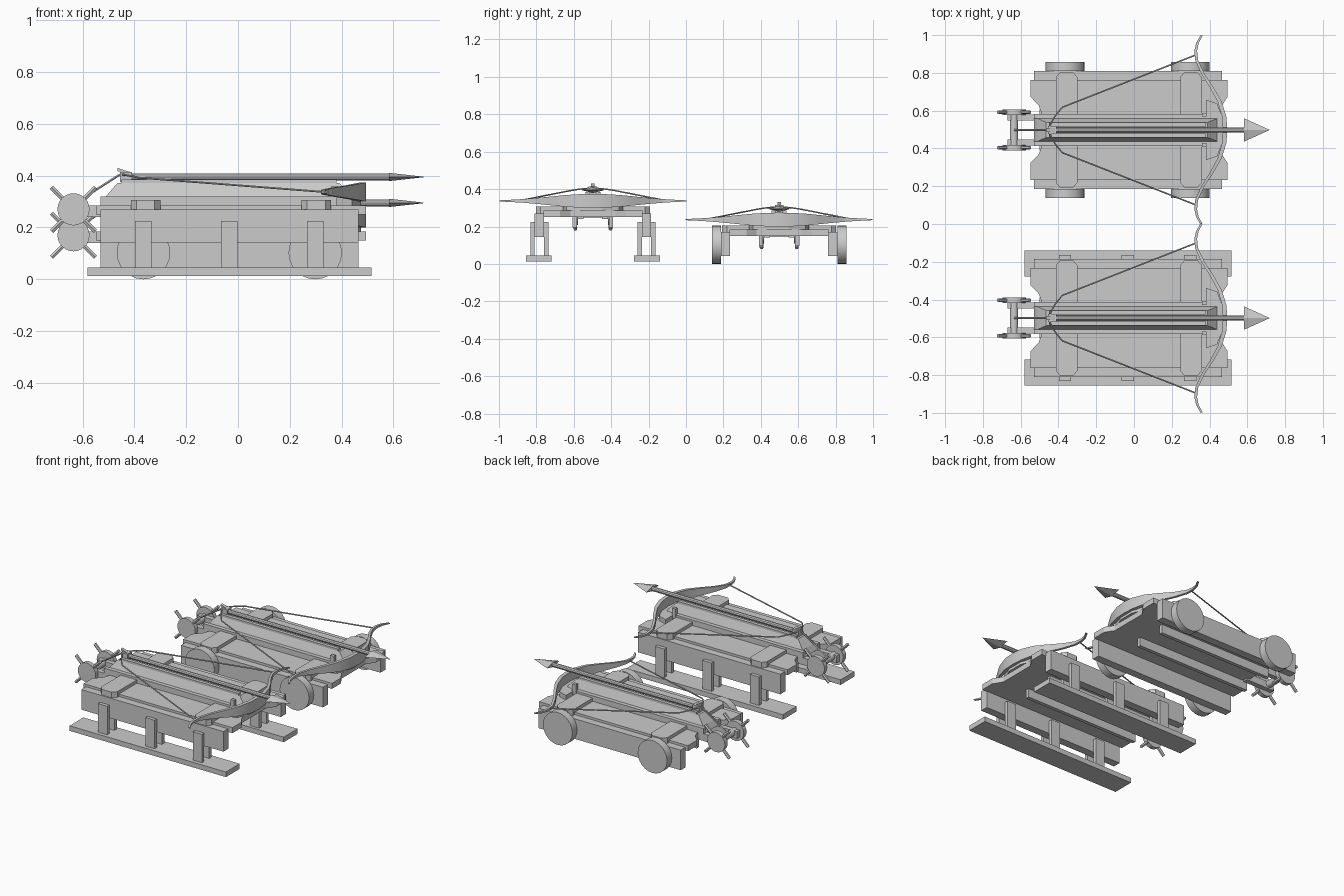
import bpy, bmesh, math
from mathutils import Vector

if "Cube" in bpy.data.objects:
    bpy.data.objects.remove(bpy.data.objects["Cube"])

GREY = (0.6, 0.6, 0.6, 1)
mat = bpy.data.materials.new("plain grey")
mat.use_nodes = True
mat.diffuse_color = GREY
mat.node_tree.nodes["Principled BSDF"].inputs["Base Color"].default_value = GREY

origin = Vector((0, 0, 0))


def finish(name, bm, smooth=False):
    bmesh.ops.recalc_face_normals(bm, faces=bm.faces)
    me = bpy.data.meshes.new(name)
    bm.to_mesh(me)
    bm.free()
    ob = bpy.data.objects.new(name, me)
    bpy.context.collection.objects.link(ob)
    ob.location = origin
    me.materials.append(mat)
    if smooth:
        bpy.ops.object.select_all(action="DESELECT")
        ob.select_set(True)
        bpy.context.view_layer.objects.active = ob
        bpy.ops.object.shade_smooth_by_angle(angle=math.radians(35))
    return ob


def loft(name, rings, smooth=False):
    """Skin a list of equal-length point rings and cap both ends."""
    bm = bmesh.new()
    rows = [[bm.verts.new(p) for p in r] for r in rings]
    n = len(rows[0])
    for a, b in zip(rows, rows[1:]):
        for i in range(n):
            j = (i + 1) % n
            bm.faces.new((a[i], a[j], b[j], b[i]))
    bm.faces.new(rows[0])
    bm.faces.new(rows[-1][::-1])
    return finish(name, bm, smooth)


def box(name, x, y, z):
    return loft(name, [[(a, y[0], z[0]), (a, y[1], z[0]), (a, y[1], z[1]), (a, y[0], z[1])] for a in x])


def slab(name, outline, z):
    return loft(name, [[(x, y, h) for x, y in outline] for h in z])


def disc(name, x, z, r, y, sides=24):
    ring = [(r * math.cos(i * math.tau / sides), r * math.sin(i * math.tau / sides)) for i in range(sides)]
    return loft(name, [[(x + a, h, z + b) for a, b in ring] for h in y], True)


def tube(name, points, r, sides=8):
    """Round rod or rope through a list of points."""
    pts = [Vector(p) for p in points]
    rings = []
    for i, p in enumerate(pts):
        t = (pts[min(i + 1, len(pts) - 1)] - pts[max(i - 1, 0)]).normalized()
        u = t.cross(Vector((0, 0, 1))).normalized()
        v = u.cross(t)
        rings.append([p + r * (u * math.cos(k * math.tau / sides) + v * math.sin(k * math.tau / sides))
                      for k in range(sides)])
    return loft(name, rings, True)


def pair(s, a, b):
    return tuple(sorted((s * a, s * b)))


def frame():
    # Notched deck between two deep side planks
    half = [(0.495, 0.265), (0.495, 0.175), (0.46, 0.12), (0.46, 0.09)]
    back = [(-0.49, 0.09), (-0.505, 0.13), (-0.548, 0.175), (-0.548, 0.265)]
    side = half + [(0.46, 0), (-0.49, 0)] + back
    mirrored = [(x, -y) for x, y in half[::-1]]
    rear = [(x, -y) for x, y in back[::-1]]
    slab("deck", back + half + mirrored + rear, (0.25, 0.285))
    for s in (1, -1):
        box("side_plank", (-0.53, 0.465), pair(s, 0.262, 0.312), (0.143, 0.27))
        box("under_rail", (-0.5, 0.3), pair(s, 0.085, 0.108), (0.195, 0.25))
        box("centre_rail", (-0.53, 0.38), pair(s, 0.06, 0.085), (0.285, 0.32))
        box("winch_arm", (-0.67, -0.47), pair(s, 0.05, 0.082), (0.24, 0.285))
    # Cross boards with clipped ends
    for cx in (-0.357, 0.302):
        q = [(0.057, 0.28), (0.035, 0.305), (-0.035, 0.305), (-0.057, 0.28)]
        slab("cross_board", [(cx + x, y) for x, y in q] + [(cx + x, -y) for x, y in q[::-1]], (0.27, 0.306))


def stock():
    # Sloped central stock with a groove rail on top
    loft("stock", [[(x0, -w, z), (x1, -w, z), (x1, w, z), (x0, w, z)]
                   for x0, x1, w, z in ((-0.53, 0.44, 0.07, 0.285), (-0.51, 0.44, 0.06, 0.32), (-0.465, 0.39, 0.04, 0.372))])
    for s in (1, -1):
        box("groove_lip", (-0.45, 0.38), pair(s, 0.018, 0.04), (0.37, 0.385))
        box("bow_bracket", (0.36, 0.385), pair(s, 0.07, 0.09), (0.285, 0.36))
    slab("bow_seat", [(0.38, -0.16), (0.44, -0.14), (0.475, -0.05), (0.475, 0.05), (0.44, 0.14), (0.38, 0.16)],
         (0.285, 0.315))
    box("trigger_claw", (-0.455, -0.41), (-0.022, 0.022), (0.375, 0.415))
    loft("claw_tip", [[(x, -0.01, z), (x, 0.01, z), (x, 0.01, z + 0.012), (x, -0.01, z + 0.012)]
                      for x, z in ((-0.465, 0.418), (-0.41, 0.4))])


def bow_and_bolt():
    # Recurved bow: y, x and half height along one limb
    limb = [(0.5, 0.36, 0.003), (0.46, 0.338, 0.005), (0.42, 0.33, 0.007), (0.37, 0.335, 0.01),
            (0.3, 0.368, 0.016), (0.22, 0.42, 0.024), (0.15, 0.46, 0.031), (0.07, 0.485, 0.036)]
    path = limb + [(0, 0.49, 0.037)] + [(-y, x, h) for y, x, h in limb[::-1]]
    rings = []
    for y, x, h in path:
        t = 0.008 + 0.3 * h
        rings.append([(x - t, y, 0.337 - h), (x + 0.004, y, 0.337 - h),
                      (x + 0.004, y, 0.337 + h), (x - t, y, 0.337 + h)])
    loft("bow", rings, True)
    # Drawn string and the winch rope
    s = [(0.335, 0.4, 0.337), (-0.38, 0.12, 0.392), (-0.42, 0.07, 0.4), (-0.443, 0.03, 0.404)]
    tube("bow_string", s + [(-0.45, 0, 0.405)] + [(x, -y, z) for x, y, z in s[::-1]], 0.004, 6)
    tube("winch_rope", [(-0.635, 0, 0.29), (-0.455, 0, 0.405)], 0.005, 6)
    # Bolt with a flat diamond head
    tube("bolt_shaft", [(-0.45, 0, 0.395), (0.59, 0, 0.395)], 0.014, 10)
    loft("bolt_head", [[(x, -w, 0.395), (x, 0, 0.395 + h), (x, w, 0.395), (x, 0, 0.395 - h)]
                       for x, w, h in ((0.582, 0.062, 0.016), (0.717, 0.001, 0.001))])


def winch():
    x, z = -0.635, 0.27
    tube("winch_axle", [(x, -0.1, z), (x, 0.1, z)], 0.022, 12)
    for s in (1, -1):
        disc("winch_disc", x, z, 0.062, pair(s, 0.08, 0.108))
        for k in range(4):
            a = math.pi / 4 + k * math.pi / 2
            c, d = math.cos(a), math.sin(a)
            tube("winch_handle", [(x + c * 0.04, s * 0.094, z + d * 0.04),
                                  (x + c * 0.12, s * 0.094, z + d * 0.12)], 0.01, 6)


def machine():
    frame()
    stock()
    bow_and_bolt()
    winch()


# Machine on skids
origin = Vector((0, -0.498, 0))
machine()
for s in (1, -1):
    box("skid", (-0.58, 0.515), pair(s, 0.22, 0.358), (0.013, 0.045))
    for px in (-0.365, -0.033, 0.298):
        box("outer_post", (px - 0.032, px + 0.032), pair(s, 0.312, 0.334), (0.045, 0.225))
        box("inner_post", (px - 0.032, px + 0.032), pair(s, 0.238, 0.262), (0.045, 0.225))

# Lower machine on wheels
origin = Vector((0, 0.498, -0.1))
machine()
for s in (1, -1):
    for wx in (-0.365, 0.298):
        disc("wheel", wx, 0.203, 0.103, pair(s, 0.312, 0.36))
